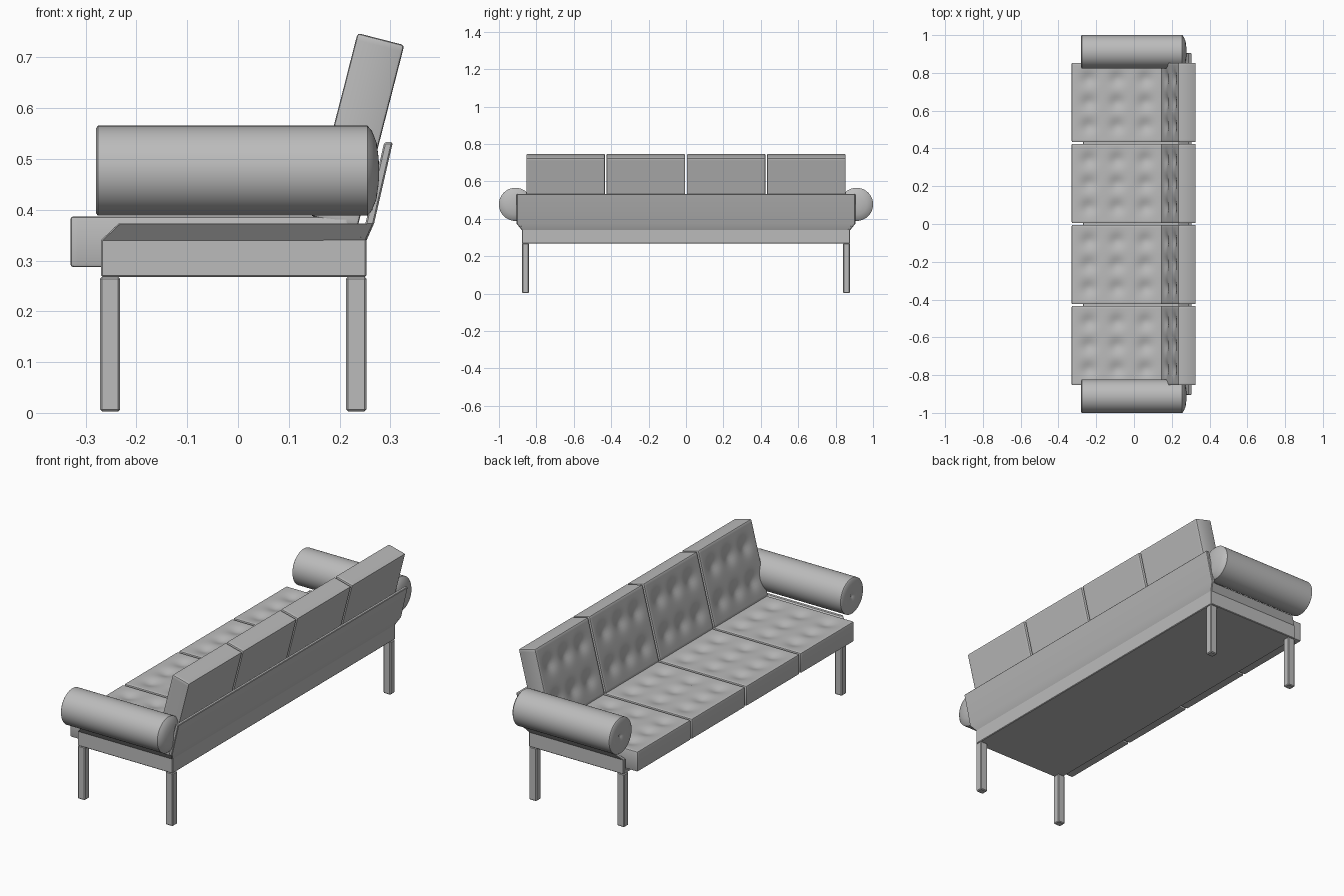
import bpy, bmesh, math
from mathutils import Matrix, Vector

cube = bpy.data.objects.get("Cube")
if cube:
    bpy.data.objects.remove(cube)

grey = bpy.data.materials.new("plain_grey")
grey.use_nodes = True
grey.diffuse_color = (0.5, 0.5, 0.5, 1)
grey.node_tree.nodes["Principled BSDF"].inputs["Base Color"].default_value = (0.5, 0.5, 0.5, 1)


def finish(name, bm, angle=35):
    bmesh.ops.recalc_face_normals(bm, faces=bm.faces)
    mesh = bpy.data.meshes.new(name)
    bm.to_mesh(mesh)
    bm.free()
    mesh.materials.append(grey)
    mesh.shade_smooth()
    mesh.set_sharp_from_angle(angle=math.radians(angle))
    obj = bpy.data.objects.new(name, mesh)
    bpy.context.scene.collection.objects.link(obj)
    return obj


def soften(bm, width, segments=1):
    hard = [e for e in bm.edges if e.is_manifold and e.calc_face_angle() > math.radians(55)]
    bmesh.ops.bevel(bm, geom=hard, offset=width, segments=segments, profile=0.5, affect='EDGES')


def box(name, lo, hi, bevel):
    lo, hi = Vector(lo), Vector(hi)
    bm = bmesh.new()
    bmesh.ops.create_cube(bm, size=1)
    bmesh.ops.scale(bm, vec=hi - lo, verts=bm.verts)
    bmesh.ops.translate(bm, vec=(lo + hi) / 2, verts=bm.verts)
    soften(bm, bevel)
    return finish(name, bm)


def folded_panel(name, rows, offset):
    """Folded sheet: rows of two points each, thickened by an offset vector."""
    bm = bmesh.new()
    strips = [[bm.verts.new(p) for p in row] for row in rows]
    for a, b in zip(strips, strips[1:]):
        bm.faces.new((a[0], a[1], b[1], b[0]))
    geom = bmesh.ops.extrude_face_region(bm, geom=bm.faces[:], use_keep_orig=True)["geom"]
    bmesh.ops.translate(bm, vec=offset, verts=[g for g in geom if isinstance(g, bmesh.types.BMVert)])
    bmesh.ops.recalc_face_normals(bm, faces=bm.faces)
    soften(bm, 0.003)
    return finish(name, bm, 20)


def cushion(name, length, width, thick, tufts, matrix):
    """Tufted cushion: u runs along x, v along y, the tufted face is up."""
    bm = bmesh.new()
    bmesh.ops.create_grid(bm, x_segments=round(length / 0.014), y_segments=round(width / 0.014), size=0.5)
    for v in bm.verts:
        v.co = ((v.co.x + 0.5) * length, v.co.y * width, 0)
    geom = bmesh.ops.extrude_face_region(bm, geom=bm.faces[:], use_keep_orig=True)["geom"]
    top = [g for g in geom if isinstance(g, bmesh.types.BMVert)]
    bmesh.ops.translate(bm, vec=(0, 0, thick), verts=top)
    bmesh.ops.recalc_face_normals(bm, faces=bm.faces)
    soften(bm, 0.006, 2)
    for v in bm.verts:
        if v.co.z > thick * 0.9:
            for u, w in tufts:
                r2 = (v.co.x - u) ** 2 + (v.co.y - w) ** 2
                v.co.z -= 0.014 * math.exp(-r2 / 0.0014)
    bmesh.ops.transform(bm, matrix=matrix, verts=bm.verts)
    return finish(name, bm, 40)


def bolster(name, y, z):
    """Round arm roll turned about the x axis."""
    outline = [(-0.272, 0), (-0.275, 0.008), (-0.279, 0.016), (-0.28, 0.083), (-0.276, 0.0885),
               (0.255, 0.0885), (0.264, 0.078), (0.273, 0.055), (0.277, 0.025), (0.278, 0)]
    bm = bmesh.new()
    verts = [bm.verts.new((x, 0, r)) for x, r in outline]
    edges = [bm.edges.new(pair) for pair in zip(verts, verts[1:])]
    bmesh.ops.spin(bm, geom=verts + edges, cent=(0, 0, 0), axis=(1, 0, 0),
                   angle=math.tau, steps=48, use_merge=True)
    bmesh.ops.remove_doubles(bm, verts=bm.verts, dist=0.0002)
    bmesh.ops.translate(bm, vec=(0, y, z), verts=bm.verts)
    return finish(name, bm, 40)


# Base tray
box("base_tray", (-0.27, -0.878, 0.268), (0.253, 0.878, 0.287), 0.003)

# Parts mirrored at the two ends: legs, flared side panel, arm roll
for side, s in (("right", -1), ("left", 1)):
    ys = sorted((s * 0.84, s * 0.876))
    for place, x in (("front", -0.272), ("rear", 0.213)):
        box(f"{place}_leg_{side}_end", (x, ys[0], 0.003), (x + 0.04, ys[1], 0.268), 0.004)
    folded_panel(f"side_panel_{side}_end",
                 [[(-0.27, s * 0.878, 0.268), (0.253, s * 0.878, 0.268)],
                  [(-0.27, s * 0.878, 0.34), (0.253, s * 0.878, 0.34)],
                  [(-0.235, s * 0.905, 0.373), (0.268, s * 0.905, 0.373)]], (0, -s * 0.017, 0))
    bolster(f"arm_roll_{side}_end", s * 0.912, 0.477)

# Leaning back panel
folded_panel("back_panel",
             [[(x, -y, z), (x, y, z)] for x, y, z in
              ((0.253, 0.878, 0.268), (0.253, 0.878, 0.34), (0.268, 0.905, 0.373), (0.305, 0.905, 0.533))],
             (-0.017, 0, 0))

# Four seat and back cushions
lean = math.radians(14.4)
up = Vector((math.sin(lean), 0, math.cos(lean)))
out = Vector((-math.cos(lean), 0, math.sin(lean)))
pitch, columns = 0.429, (-0.125, 0, 0.125)
for i in range(4):
    y = (i - 1.5) * pitch
    cushion(f"seat_cushion_{i + 1}", 0.55, 0.42, 0.1,
            [(u, v) for u in (0.09, 0.24, 0.39) for v in columns],
            Matrix.Translation((-0.33, y, 0.287)))
    turn = Matrix((up, (0, 1, 0), out)).transposed().to_4x4()
    cushion(f"back_cushion_{i + 1}", 0.372, 0.42, 0.095,
            [(u, v) for u in (0.1, 0.27) for v in columns],
            Matrix.Translation((0.235, y, 0.364)) @ turn)
